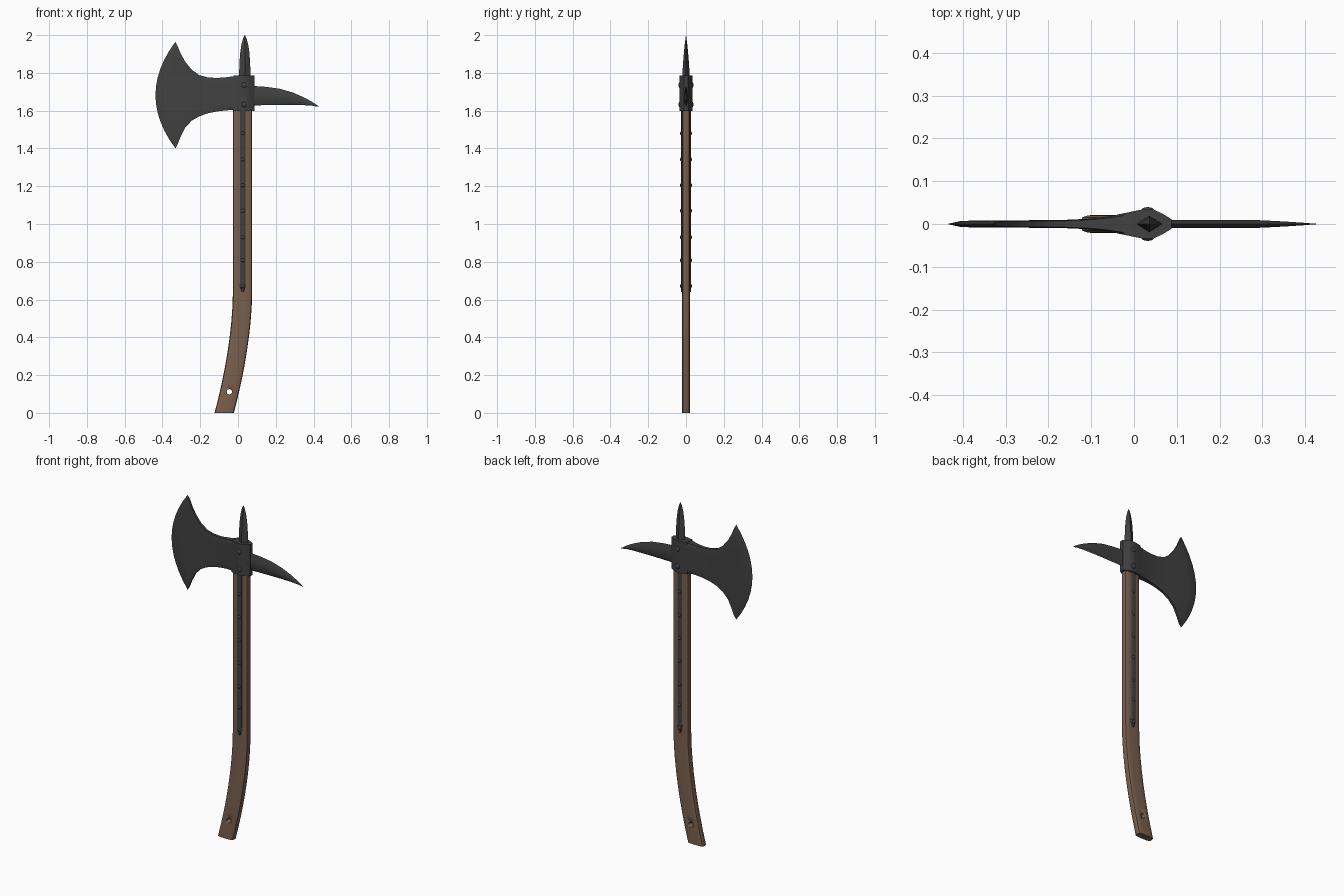
import bpy, bmesh, math
from mathutils import Matrix, Vector

if "Cube" in bpy.data.objects:
    bpy.data.objects.remove(bpy.data.objects["Cube"])


def material(name, rgb):
    m = bpy.data.materials.new(name)
    m.diffuse_color = (*rgb, 1)
    m.use_nodes = True
    m.node_tree.nodes["Principled BSDF"].inputs["Base Color"].default_value = m.diffuse_color
    return m


IRON = material("dark iron", (0.052, 0.052, 0.052))
WOOD = material("brown wood", (0.19, 0.115, 0.076))


def finish(name, bm, mat, angle=35):
    bmesh.ops.recalc_face_normals(bm, faces=bm.faces)
    me = bpy.data.meshes.new(name)
    bm.to_mesh(me)
    bm.free()
    me.materials.append(mat)
    ob = bpy.data.objects.new(name, me)
    bpy.context.collection.objects.link(ob)
    bpy.ops.object.select_all(action='DESELECT')
    bpy.context.view_layer.objects.active = ob
    ob.select_set(True)
    bpy.ops.object.shade_smooth_by_angle(angle=math.radians(angle))
    return ob


def loft(name, rings, mat, angle=35):
    """Skin a list of closed rings and cap both ends."""
    bm = bmesh.new()
    vs = [[bm.verts.new(p) for p in r] for r in rings]
    n = len(vs[0])
    for a, b in zip(vs, vs[1:]):
        for i in range(n):
            j = (i + 1) % n
            bm.faces.new((a[i], a[j], b[j], b[i]))
    bm.faces.new(vs[0])
    bm.faces.new(vs[-1])
    bmesh.ops.remove_doubles(bm, verts=bm.verts, dist=1e-5)
    return finish(name, bm, mat, angle)


# Handle: flat rounded section, straight above and swept back at the foot
SECTION = [(-1, -.4), (-.93, -.75), (-.7, -.95), (-.45, -1), (.45, -1), (.7, -.95), (.93, -.75), (1, -.4),
           (1, .4), (.93, .75), (.7, .95), (.45, 1), (-.45, 1), (-.7, .95), (-.93, .75), (-1, .4)]
rings = []
for z in [0, .08, .16, .24, .32, .4, .48, .56, .64, 1.7]:
    t = max(0, 1 - z / .64)
    cx = .024 - .097 * t ** 1.75
    rings.append([(cx + .051 * u, .021 * v, z) for u, v in SECTION])
handle = loft("handle", rings, WOOD, 40)

# Lanyard hole through the foot of the handle
bm = bmesh.new()
bmesh.ops.create_cone(bm, cap_ends=True, segments=16, radius1=.014, radius2=.014, depth=.2,
                      matrix=Matrix.Translation((-.046, 0, .112)) @ Matrix.Rotation(math.pi / 2, 4, 'X'))
cutter = finish("hole_cutter", bm, WOOD)
cutter.hide_render = True
mod = handle.modifiers.new("hole", 'BOOLEAN')
mod.operation, mod.object, mod.solver = 'DIFFERENCE', cutter, 'EXACT'
bpy.context.view_layer.objects.active = handle
bpy.ops.object.modifier_apply(modifier="hole")
bpy.data.objects.remove(cutter)

# Socket wrapped round the top of the handle
plan = [(-.024, .025), (.0, .030), (.02, .034), (.045, .034), (.065, .025), (.088, .011)]
outline = plan + [(x, -y) for x, y in reversed(plan)]
loft("socket", [[(x, y, z) for x, y in outline] for z in (1.597, 1.785)], IRON)

# Axe blade: columns of (x at horns, x at middle, top z, bottom z, half thickness)
COLS = [(.0, .0, 1.784, 1.601, .029), (-.024, -.024, 1.782, 1.603, .025), (-.06, -.06, 1.777, 1.602, .0175),
        (-.11, -.11, 1.773, 1.596, .012), (-.16, -.165, 1.776, 1.586, .0095), (-.205, -.22, 1.788, 1.570, .009),
        (-.245, -.275, 1.817, 1.547, .0085), (-.28, -.33, 1.860, 1.510, .008), (-.305, -.375, 1.905, 1.460, .008),
        (-.319, -.405, 1.940, 1.424, .007), (-.331, -.437, 1.965, 1.400, .0)]
N = 12
rings = []
for xe, xm, zt, zb, y in COLS:
    side = []
    for k in range(N + 1):
        s = 2 * k / N - 1
        x = xe + (xm - xe) * (1 - s * s)
        side.append((x, y * (.8 if abs(s) == 1 else 1), zb + (zt - zb) * k / N))
    rings.append(side + [(x, -yy, z) for x, yy, z in reversed(side)])
bm = bmesh.new()
grid = [[bm.verts.new(p) for p in r] for r in rings]
for a, b in zip(grid, grid[1:]):
    for i in range(len(a)):
        j = (i + 1) % len(a)
        bm.faces.new((a[i], a[j], b[j], b[i]))
bm.faces.new(grid[0])
bmesh.ops.remove_doubles(bm, verts=bm.verts, dist=1e-5)
bmesh.ops.dissolve_degenerate(bm, edges=bm.edges, dist=1e-6)
finish("axe_blade", bm, IRON, 30)

# Back spike: curved beak, (x, top z, bottom z, half thickness)
BEAK = [(.06, 1.732, 1.628, .009), (.15, 1.726, 1.629, .009), (.22, 1.716, 1.630, .009),
        (.29, 1.696, 1.630, .009), (.35, 1.670, 1.629, .006), (.395, 1.645, 1.626, .003),
        (.427, 1.623, 1.620, .0005)]
rings = []
for x, zt, zb, y in BEAK:
    h = zt - zb
    rings.append([(x, 0, zb), (x, y, zb + .25 * h), (x, y, zb + .65 * h), (x, 0, zt),
                  (x, -y, zb + .65 * h), (x, -y, zb + .25 * h)])
loft("back_spike", rings, IRON, 30)

# Top spike: diamond section drawn to a point
rings = []
for z, hx, hy in [(1.74, .031, .02), (1.80, .030, .019), (1.86, .028, .015), (1.91, .024, .011),
                  (1.95, .018, .007), (1.98, .010, .003), (2.0, .001, .0005)]:
    rings.append([(.036 + hx, 0, z), (.036, hy, z), (.036 - hx, 0, z), (.036, -hy, z)])
loft("top_spike", rings, IRON, 30)


def rivet(name, z, x, r, y0, height, sgn):
    bm = bmesh.new()
    bmesh.ops.create_uvsphere(bm, u_segments=12, v_segments=8, radius=1,
                              matrix=Matrix.Translation((x, sgn * y0, z)) @ Matrix.Diagonal((r, height, r, 1)))
    finish(name, bm, IRON, 60)


# Langets and rivets on both faces
for sgn, label in ((-1, "front"), (1, "back")):
    half = [(.004, .640), (.010, .655), (.018, .672), (.015, .690), (.015, 1.62)]
    rings = []
    for y, k in ((.017, 1), (.023, 1), (.0265, .6)):
        pts = [(k * w, z) for w, z in half]
        pts += [(-w, z) for w, z in reversed(pts)]
        rings.append([(.025 + w, sgn * y, z) for w, z in pts])
    loft(label + "_langet", rings, IRON, 25)
    for i, z in enumerate((.672, .808, .93, 1.07, 1.205, 1.342, 1.48)):
        rivet(f"{label}_langet_rivet_{i}", z, .025, .0105, .0255, .006, sgn)
    for i, z in enumerate((1.632, 1.735)):
        rivet(f"{label}_socket_rivet_{i}", z, .032, .0145, .033, .0065, sgn)
